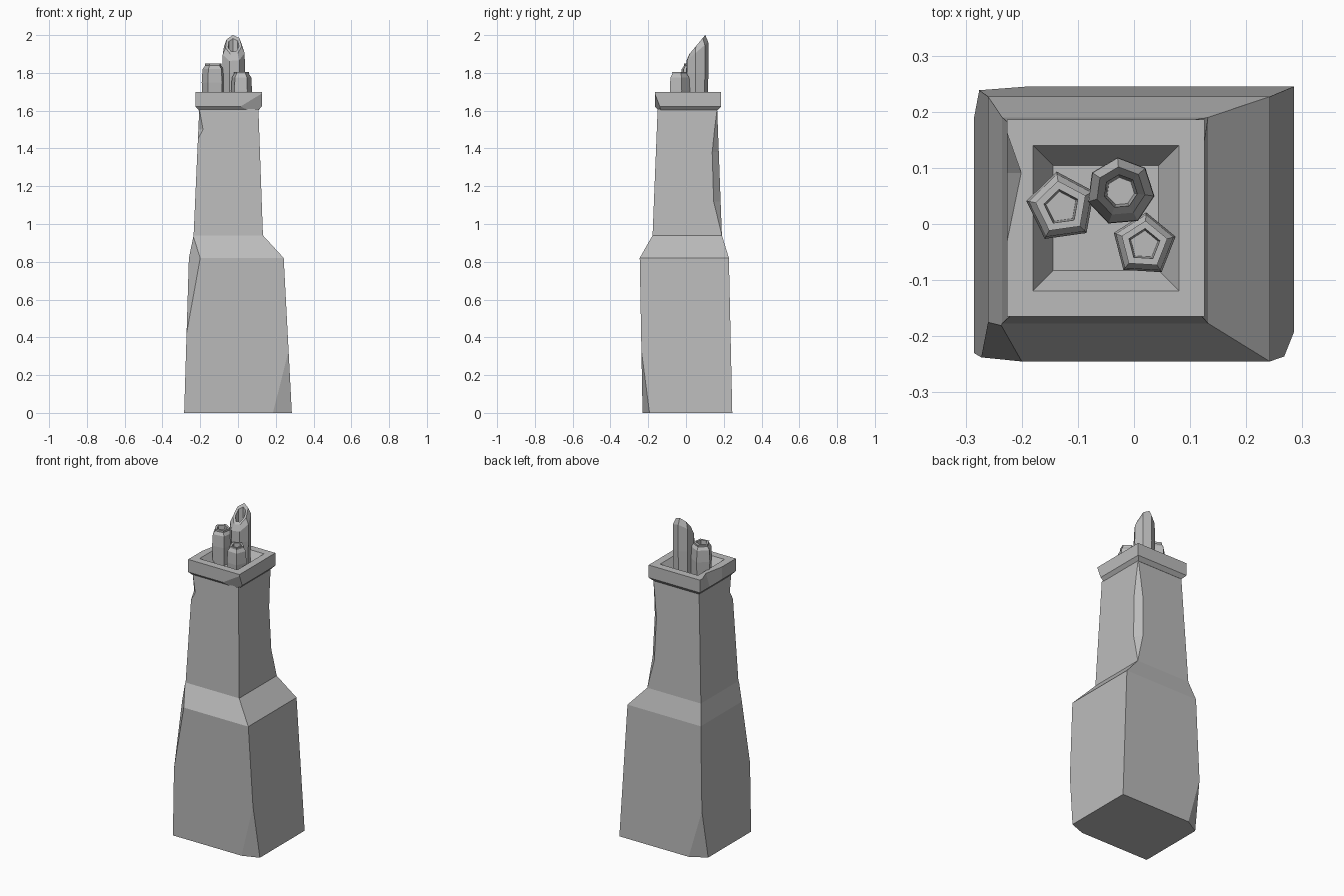
import bpy, bmesh, math
from mathutils import Vector

if "Cube" in bpy.data.objects:
    bpy.data.objects.remove(bpy.data.objects["Cube"])

stone = bpy.data.materials.new("stone_grey")
stone.use_nodes = True
stone.diffuse_color = (0.5, 0.5, 0.5, 1)
stone.node_tree.nodes["Principled BSDF"].inputs["Base Color"].default_value = (0.5, 0.5, 0.5, 1)


def loft(rings, bottom=False, top=False):
    """Skin a stack of counter-clockwise rings."""
    bm = bmesh.new()
    loops = [[bm.verts.new(p) for p in ring] for ring in rings]
    for low, high in zip(loops, loops[1:]):
        n = len(low)
        for i in range(n):
            j = (i + 1) % n
            bm.faces.new((low[i], low[j], high[j], high[i]))
    if bottom:
        bm.faces.new(loops[0][::-1])
    if top:
        bm.faces.new(loops[-1])
    bmesh.ops.remove_doubles(bm, verts=bm.verts, dist=0.0005)
    return bm


def chip(bm, a, b, c, inside):
    """Slice a corner off along the plane through three points."""
    a, b, c = Vector(a), Vector(b), Vector(c)
    normal = (b - a).cross(c - a).normalized()
    if normal.dot(Vector(inside) - a) > 0:
        normal.negate()
    cut = bmesh.ops.bisect_plane(bm, geom=bm.verts[:] + bm.edges[:] + bm.faces[:],
                                 plane_co=a, plane_no=normal, clear_outer=True)
    edges = [e for e in cut["geom_cut"] if isinstance(e, bmesh.types.BMEdge)]
    made = bmesh.ops.edgenet_fill(bm, edges=edges)
    for f in made["faces"]:
        f.normal_update()
        if f.normal.dot(normal) < 0:
            f.normal_flip()


def finish(name, bm):
    mesh = bpy.data.meshes.new(name)
    bm.to_mesh(mesh)
    bm.free()
    mesh.materials.append(stone)
    bpy.context.collection.objects.link(bpy.data.objects.new(name, mesh))


def rect(x0, x1, y0, y1, z):
    return [(x0, y0, z), (x1, y0, z), (x1, y1, z), (x0, y1, z)]


# Broad base with sloping shoulders and worn corners
base = loft([rect(-.285, .285, -.23, .245, 0),
             rect(-.26, .242, -.245, .227, .82),
             rect(-.235, .132, -.177, .19, .94)], bottom=True, top=True)
core = (0, 0, .5)
chip(base, (.185, -.23, 0), (.285, -.193, 0), (.268, -.236, .33), core)
chip(base, (-.285, .19, 0), (-.19, .245, 0), (-.276, .238, .3), core)
chip(base, (-.2, -.245, .82), (-.272, -.238, .42), (-.237, -.179, .94), core)
base.normal_update()
bmesh.ops.delete(base, geom=[f for f in base.faces if f.normal.z > .99], context="FACES_ONLY")
finish("chimney_base", base)


# Tapered shaft with chipped front and back corners
def shaft_ring(z, front, back):
    t = (z - .94) / .67
    x0, x1 = -.235 + .03 * t, .132 - .024 * t
    y0, y1 = -.177 + .027 * t, .19 - .025 * t
    return [(x0, y0 + front, z), (x0 + front, y0, z), (x1, y0, z),
            (x1, y1 - back, z), (x1 - back, y1, z), (x0, y1, z)]


finish("chimney_shaft", loft([shaft_ring(*r) for r in (
    (.94, 0, 0), (1.12, 0, .037), (1.38, 0, .035), (1.45, 0, .025),
    (1.5, .025, .018), (1.61, 0, 0))]))


# Cap slab with a sunken tray and a dented left rim
def cap_ring(inset, z, dent=0):
    x0, x1, y0, y1 = -.226 + inset, .126 - inset, -.165 + inset, .186 - inset
    side = [(x0 + d, y0 + (y1 - y0) * f, z) for f, d in ((.93, 0), (.73, dent), (.385, 0))]
    return rect(x0, x1, y0, y1, z) + side


cap = loft([cap_ring(.02, 1.6), cap_ring(0, 1.622), cap_ring(0, 1.7, .025),
            cap_ring(.046, 1.7), cap_ring(.082, 1.64)], bottom=True, top=True)
chip(cap, (.04, -.15, 1.6), (.125, -.165, 1.69), (.125, -.13, 1.6), (-.05, 0, 1.65))
finish("chimney_cap", cap)


# Chimney pots: profile of (radius, height, slant)
def pot(name, x, y, sides, turn, profile):
    rings = []
    for r, z, slant in profile:
        ring = []
        for i in range(sides):
            a = math.radians(turn) + math.tau * i / sides
            dy = r * math.sin(a)
            ring.append((x + r * math.cos(a), y + dy, z + slant * dy))
        rings.append(ring)
    finish(name, loft(rings, top=True))


def short_profile(r, top):
    return [(r * .93, 1.64, 0), (r, top - .1, 0), (r * .93, top - .03, 0), (r * .72, top - .012, 0),
            (r * .74, top, 0), (r * .5, top, 0), (r * .44, top - .06, 0)]


pot("left_pot", -.129, .03, 5, 98, short_profile(.064, 1.85))
pot("front_pot", .018, -.037, 5, 14.5, short_profile(.058, 1.806))
pot("tall_pot", -.024, .058, 7, 95, [
    (.056, 1.64, 0), (.061, 1.8, 0), (.06, 1.912, .87), (.044, 1.948, 1.2),
    (.03, 1.946, 1.2), (.025, 1.86, 0)])
